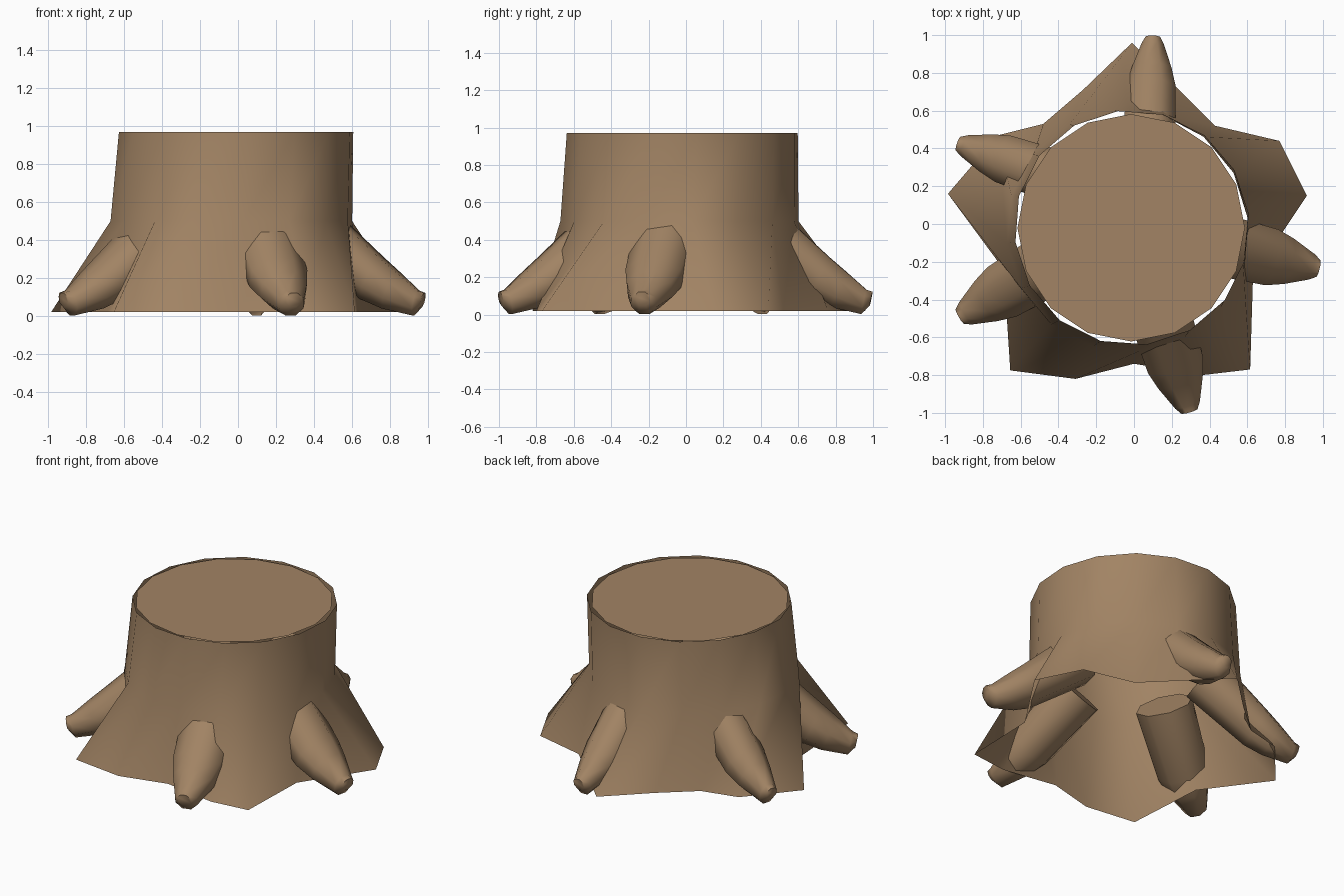
import bpy, bmesh, math
from mathutils import Vector

if "Cube" in bpy.data.objects:
    bpy.data.objects.remove(bpy.data.objects["Cube"])

SIDES = 16

bark = bpy.data.materials.new("brown_bark")
bark.diffuse_color = (0.36, 0.23, 0.128, 1)
bark.use_nodes = True
bark.node_tree.nodes["Principled BSDF"].inputs["Base Color"].default_value = bark.diffuse_color


def make_object(name, bm, angle=60):
    mesh = bpy.data.meshes.new(name)
    bm.to_mesh(mesh)
    bm.free()
    obj = bpy.data.objects.new(name, mesh)
    bpy.context.collection.objects.link(obj)
    mesh.materials.append(bark)
    bpy.ops.object.select_all(action='DESELECT')
    obj.select_set(True)
    bpy.context.view_layer.objects.active = obj
    bpy.ops.object.shade_smooth_by_angle(angle=math.radians(angle))
    return obj


def circle(cx, cy, r, z, turn=0):
    # counter-clockwise ring starting at the back
    start = math.pi / 2 + math.radians(turn)
    angles = [start + 2 * math.pi * i / SIDES for i in range(SIDES)]
    return [(cx + r * math.cos(a), cy + r * math.sin(a), z) for a in angles]


def bridge(bm, low, high):
    n = len(low)
    for i in range(n):
        j = (i + 1) % n
        bm.faces.new((low[i], low[j], high[j], high[i]))


# Trunk: open shell with an uneven flared foot
foot = [(-.01, .96), (-.27, .71), (-.48, .53), (-.72, .47), (-.985, .16),
        (-.69, -.24), (-.655, -.775), (-.31, -.82), (0, -.74), (.36, -.80),
        (.615, -.77), (.63, -.28), (.915, .15), (.77, .44), (.43, .52), (.19, .76)]
bm = bmesh.new()
loops = [[(x, y, .02) for x, y in foot],
         circle(-.035, -.035, .64, .50, 6),
         circle(-.01, -.02, .622, .97, 7)]
rings = [[bm.verts.new(p) for p in loop] for loop in loops]
for low, high in zip(rings, rings[1:]):
    bridge(bm, low, high)
make_object("trunk", bm)

# Cut top: flat disc sitting just inside the rim
bm = bmesh.new()
bm.faces.new([bm.verts.new(p) for p in circle(-.015, -.02, .602, .967)])
make_object("cut_top", bm)

# Roots: flattened tapering tubes; stations are
# (fraction along, height, half width, half thickness, tilt)
stations = [(-.10, .47, .17, .15, 38), (.51, .197, .155, .122, 27),
            (.69, .135, .125, .105, 22), (.93, .068, .07, .068, 12),
            (1.0, .085, .045, .038, 12)]


def root(name, base, tip, spread=1.0):
    base, tip = Vector((*base, 0)), Vector((*tip, 0))
    out = (tip - base).normalized()
    side = Vector((-out.y, out.x, 0)) * spread
    bm = bmesh.new()
    tube = []
    for t, z, width, thick, tilt in stations:
        a = math.radians(tilt)
        up = out * math.sin(a) + Vector((0, 0, math.cos(a)))
        centre = base + (tip - base) * t + Vector((0, 0, z))
        ring = []
        for k in range(8):
            b = 2 * math.pi * (k + .5) / 8
            ring.append(bm.verts.new(centre + side * width * 1.06 * math.cos(b)
                                     + up * thick * 1.06 * math.sin(b)))
        tube.append(ring)
    for a, b in zip(tube, tube[1:]):
        bridge(bm, a, b)
    bm.faces.new(tube[0])
    bm.faces.new(tube[-1])
    bmesh.ops.recalc_face_normals(bm, faces=bm.faces[:])
    make_object(name, bm)


root("root_right", (.43, -.105), (.975, -.235))
root("root_front", (.13, -.45), (.293, -.99))
root("root_back", (.08, .43), (.10, .99), .85)
root("root_left_back", (-.41, .25), (-.93, .425), .85)
root("root_left_front", (-.43, -.20), (-.92, -.49))
